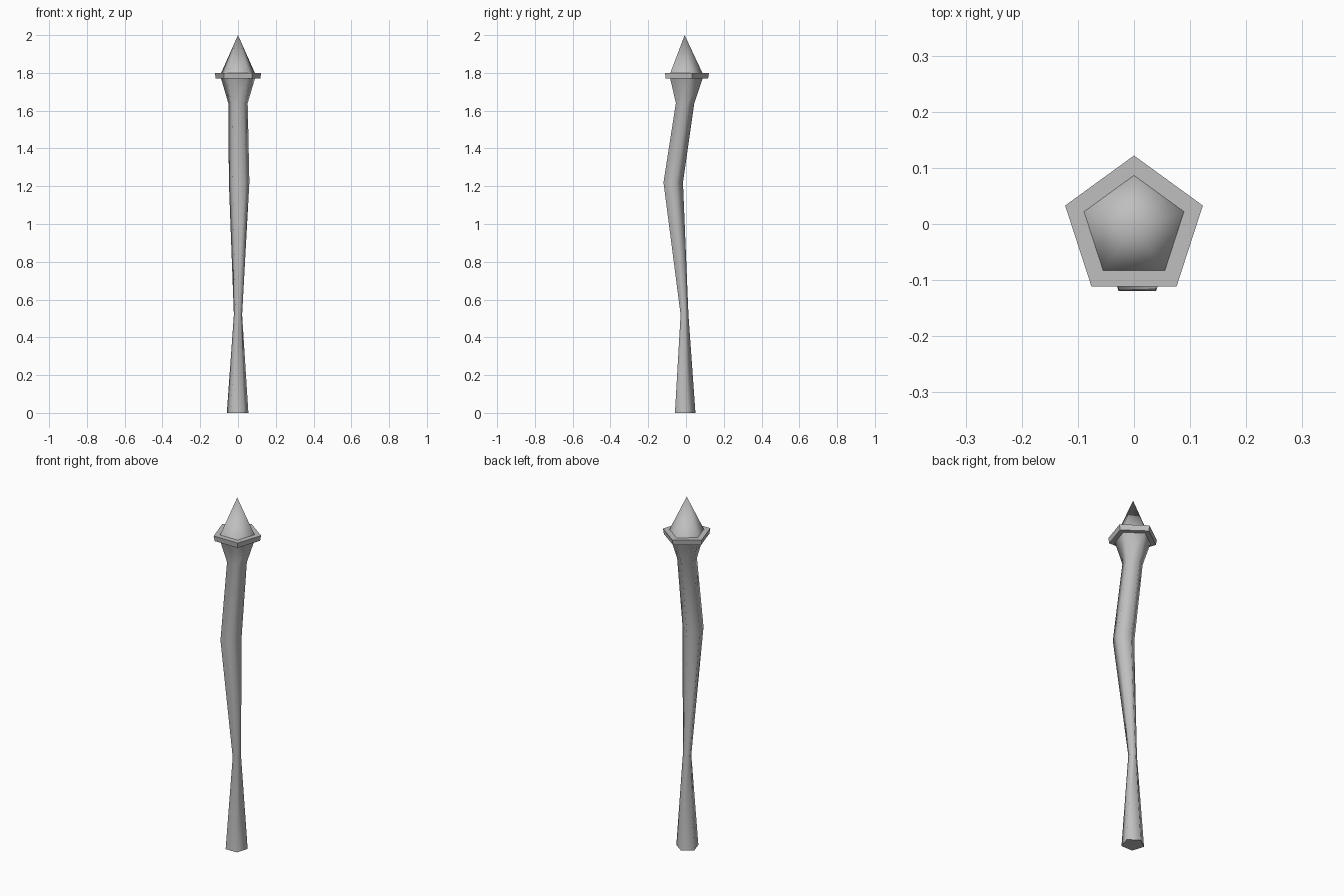
import bpy
import bmesh
from math import sin, cos, pi, radians

SIDES = 5

cube = bpy.data.objects.get("Cube")
if cube:
    bpy.data.objects.remove(cube, do_unlink=True)

grey = bpy.data.materials.new("plain_grey")
grey.use_nodes = True
colour = (0.52, 0.52, 0.52, 1)
grey.diffuse_color = colour
grey.node_tree.nodes["Principled BSDF"].inputs["Base Color"].default_value = colour


def loft(name, sections, smooth_angle):
    """Join five-sided rings (x, y, z, radius); a zero radius makes a point."""
    bm = bmesh.new()
    rings = []
    for x, y, z, r in sections:
        count = SIDES if r > 0 else 1
        angles = [pi / 2 + 2 * pi * i / SIDES for i in range(count)]
        rings.append([bm.verts.new((x + r * cos(a), y + r * sin(a), z)) for a in angles])
    for low, high in zip(rings, rings[1:]):
        for i in range(SIDES):
            j = (i + 1) % SIDES
            if len(high) == 1:
                bm.faces.new((low[i], low[j], high[0]))
            else:
                bm.faces.new((low[i], low[j], high[j], high[i]))
    # Close the ends
    bm.faces.new(rings[0][::-1])
    if len(rings[-1]) > 1:
        bm.faces.new(rings[-1])
    bmesh.ops.recalc_face_normals(bm, faces=bm.faces)
    mesh = bpy.data.meshes.new(name)
    bm.to_mesh(mesh)
    bm.free()
    mesh.materials.append(grey)
    obj = bpy.data.objects.new(name, mesh)
    bpy.context.collection.objects.link(obj)
    bpy.ops.object.select_all(action="DESELECT")
    obj.select_set(True)
    bpy.context.view_layer.objects.active = obj
    bpy.ops.object.shade_smooth_by_angle(angle=radians(smooth_angle))
    return obj


# Bent shaft, pinched low down and flared under the collar
loft("shaft", [
    (-0.002, -0.010, 0.0, 0.060),
    (0.0, -0.010, 0.52, 0.023),
    (0.006, -0.073, 1.22, 0.057),
    (0.0, -0.010, 1.64, 0.054),
    (0.0, -0.007, 1.775, 0.096),
], 75)

# Flat collar
loft("collar", [
    (0.0, -0.007, 1.77, 0.124),
    (0.0, -0.007, 1.80, 0.129),
], 30)

# Pointed tip
loft("tip", [
    (0.0, -0.007, 1.795, 0.096),
    (0.0, -0.007, 2.0, 0.0),
], 75)
